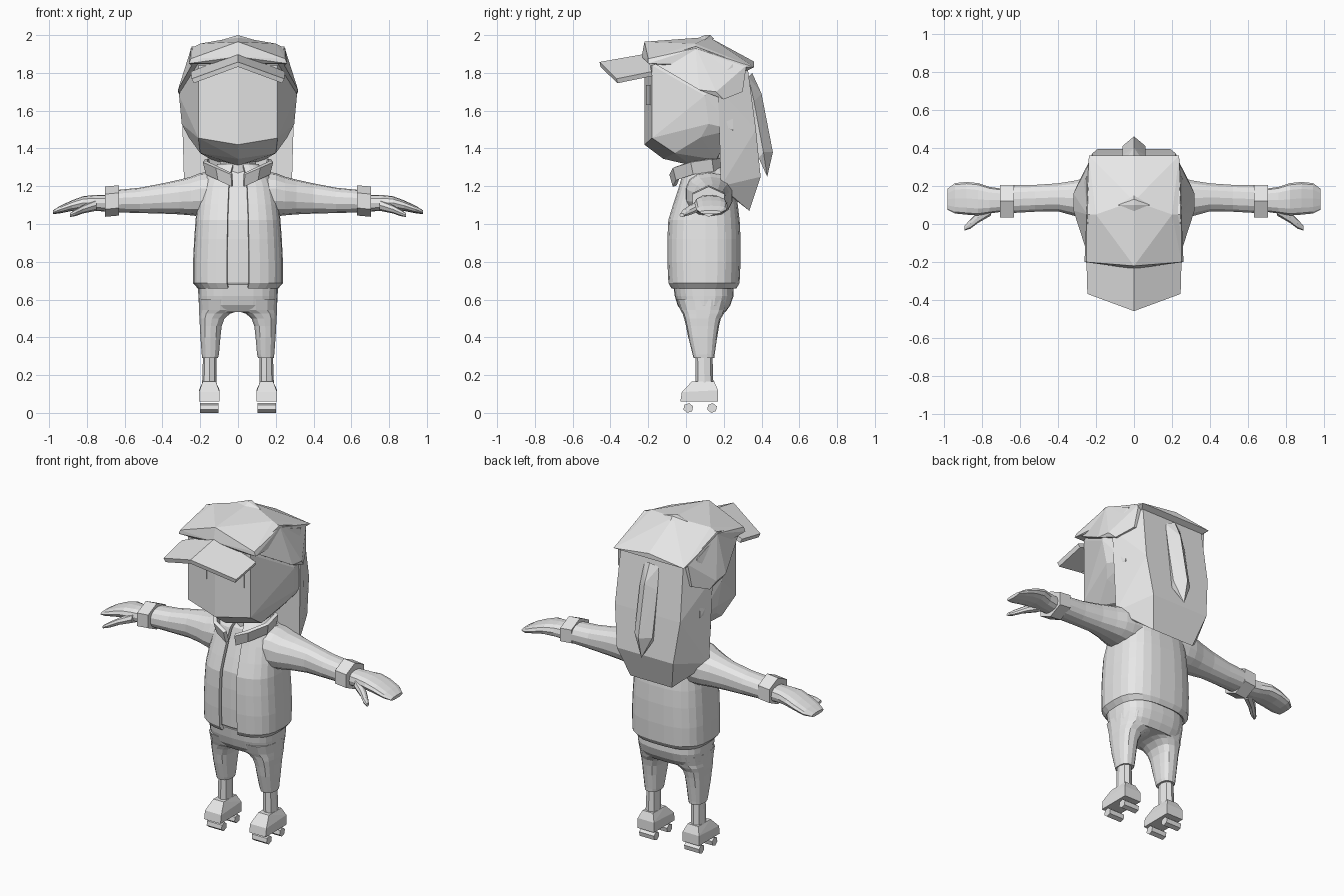
import bpy, bmesh, math

cube = bpy.data.objects.get("Cube")
if cube:
    bpy.data.objects.remove(cube, do_unlink=True)

grey = bpy.data.materials.new("plain_grey")
grey.use_nodes = True
grey.diffuse_color = (0.8, 0.8, 0.8, 1)
grey.node_tree.nodes["Principled BSDF"].inputs["Base Color"].default_value = (0.8, 0.8, 0.8, 1)


def finish(name, bm, mirror=False, thick=0):
    bmesh.ops.recalc_face_normals(bm, faces=bm.faces)
    mesh = bpy.data.meshes.new(name)
    bm.to_mesh(mesh)
    bm.free()
    mesh.materials.append(grey)
    ob = bpy.data.objects.new(name, mesh)
    bpy.context.collection.objects.link(ob)
    if thick:
        mod = ob.modifiers.new("Thickness", "SOLIDIFY")
        mod.thickness, mod.offset = thick, 0
    if mirror:
        ob.modifiers.new("Mirror", "MIRROR")
    return ob


def hull(name, pts, sym=True, mirror=False):
    """Faceted solid around points; sym repeats the points across x."""
    bm = bmesh.new()
    full = set(pts) | ({(-x, y, z) for x, y, z in pts} if sym else set())
    for p in sorted(full):
        bm.verts.new(p)
    res = bmesh.ops.convex_hull(bm, input=bm.verts)
    junk = set(res["geom_interior"]) | set(res["geom_unused"])
    bmesh.ops.delete(bm, geom=[g for g in junk if isinstance(g, bmesh.types.BMVert)], context="VERTS")
    bmesh.ops.dissolve_limit(bm, angle_limit=0.02, verts=bm.verts, edges=bm.edges)
    return finish(name, bm, mirror)


def loft(name, rings, closed=True, mirror=False, thick=0):
    bm = bmesh.new()
    rows = [[bm.verts.new(p) for p in r] for r in rings]
    n = len(rows[0])
    for a, b in zip(rows, rows[1:]):
        for i in range(n if closed else n - 1):
            j = (i + 1) % n
            bm.faces.new((a[i], a[j], b[j], b[i]))
    if closed:
        bm.faces.new(rows[0])
        bm.faces.new(rows[-1])
    return finish(name, bm, mirror, thick)


def oval(n, e, gap=0):
    """Rounded-square unit outline, starting at the front, with an optional front gap."""
    out = []
    for i in range(n):
        t = gap + (2 * math.pi - 2 * gap) * i / (n - 1 if gap else n)
        s, c = math.sin(t), -math.cos(t)
        out.append((math.copysign(abs(s) ** e, s), math.copysign(abs(c) ** e, c)))
    return out


def upright(rows, shape, inset=0):
    """Rings from rows of (z, x0, x1, y0, y1)."""
    return [[((a + b) / 2 + u * ((b - a) / 2 - inset), (c + d) / 2 + v * ((d - c) / 2 - inset), z)
             for u, v in shape] for z, a, b, c, d in rows]


def sideways(rows, shape):
    """Rings from rows of (x, z centre, z radius, y centre, y radius)."""
    return [[(x, yc + u * yr, zc + v * zr) for u, v in shape] for x, zc, zr, yc, yr in rows]


# Jacket, open at the front, over a shirt
body = [(z, -w, w, a, b) for z, w, a, b in (
    (.665, .205, -.07, .26), (.69, .228, -.085, .275), (.80, .228, -.09, .28), (.92, .222, -.09, .28),
    (1.02, .215, -.085, .275), (1.10, .205, -.06, .265), (1.19, .19, -.03, .25),
    (1.26, .16, -.01, .23), (1.31, .10, .03, .19))]
loft("jacket", upright(body, oval(26, .7, .14)), closed=False, thick=.02)
loft("shirt", upright(body, oval(24, .7), .022))
loft("neck", upright([(1.2, -.1, .1, .02, .2), (1.42, -.1, .1, .02, .2)], oval(10, 1)))

# Collar strip around the neck, parted at the front
path = [(.03, -.06, 1.20), (.10, -.045, 1.235), (.16, .04, 1.265), (.15, .14, 1.28), (.06, .2, 1.285)]
path += [(-x, y, z) for x, y, z in reversed(path)]
loft("collar", [path, [(x * 1.1, y * 1.05 - .015, z + .065) for x, y, z in path]], closed=False, thick=.022)

# Sleeves, cuffs and hands
sleeve = [(.10, 1.16, .12, .12, .13), (.20, 1.155, .115, .125, .125), (.25, 1.148, .102, .13, .115),
          (.31, 1.143, .092, .135, .095), (.40, 1.135, .08, .14, .075), (.52, 1.125, .067, .135, .072),
          (.66, 1.12, .058, .13, .075)]
loft("sleeves", sideways(sleeve, oval(14, .85)), mirror=True)
loft("cuffs", sideways([(.63, 1.125, .08, .12, .098), (.705, 1.118, .08, .12, .098)], oval(6, 1)), mirror=True)
hand = [(.69, 1.11, .045, .125, .06), (.76, 1.112, .042, .125, .07), (.82, 1.112, .035, .13, .085),
        (.88, 1.097, .028, .135, .086), (.94, 1.077, .02, .135, .08), (.98, 1.062, .01, .13, .055)]
loft("hands", sideways(hand, oval(12, .8)), mirror=True)
thumb = [(.75, 1.10, .03, .085, .04), (.82, 1.078, .022, .035, .03), (.86, 1.06, .018, .0, .025),
         (.89, 1.047, .01, -.022, .012)]
loft("thumbs", sideways(thumb, oval(8, .9)), mirror=True)

# Trousers and shins
hips = [(.535, -.20, .20, -.02, .21), (.57, -.207, .207, -.045, .235), (.62, -.21, .21, -.06, .252),
        (.68, -.212, .212, -.068, .25)]
loft("hips", upright(hips, oval(24, .7)))
legs = [(.29, .105, .19, .04, .15), (.31, .10, .193, .035, .152), (.40, .092, .2, .012, .165),
        (.46, .085, .203, 0, .175), (.50, .07, .206, -.01, .185), (.525, .04, .207, -.018, .2),
        (.545, -.02, .208, -.03, .21), (.60, -.02, .209, -.05, .23)]
loft("trouser_legs", upright(legs, oval(14, .75)), mirror=True)
loft("shins", upright([(.15, .115, .19, .05, .145), (.31, .115, .185, .05, .14)], oval(8, .9)), mirror=True)

# Roller skates
boot = []
for y, z, inset in ((-.03, .06, 0), (-.022, .11, 0), (.03, .165, .02), (.15, .165, .02), (.17, .12, 0), (.17, .06, 0)):
    boot += [(.097 + inset, y, z), (.207 - inset, y, z)]
hull("skate_boots", boot, sym=False, mirror=True)
for place, y in (("front", .012), ("rear", .138)):
    hexagon = [(y + .027 * math.cos(k), .026 + .026 * math.sin(k))
               for k in (math.radians(60 * i + 20) for i in range(6))]
    hull(place + "_wheels", [(x, *p) for x in (.102, .202) for p in hexagon], sym=False, mirror=True)

# Head with wedge face
hull("head", [(0, -.22, 1.42), (.21, -.18, 1.455), (0, -.22, 1.84), (.21, -.18, 1.84),
              (0, -.12, 1.345), (.2, -.06, 1.375), (0, .03, 1.31), (0, .14, 1.30), (.14, .16, 1.34),
              (.262, .08, 1.46), (.298, .12, 1.53), (.312, .1, 1.68), (.25, .05, 1.92), (.25, .25, 1.85),
              (.27, .25, 1.5)])
eye = [(x, -.22 + .04 * x / .21 + d, z) for x in (.065, .175) for z in (1.63, 1.735) for d in (-.004, .004)]
hull("eyes", eye, sym=False, mirror=True)

# Hair: skull cover, long back panel and centre lock
hull("hair_top", [(.232, -.195, 1.865), (.245, .05, 1.94), (.318, .07, 1.71), (.318, .16, 1.70),
                  (.30, .2, 1.66), (.235, .32, 1.84), (.25, .3, 1.7)])
hull("hair_back", [(.30, .17, 1.72), (.295, .18, 1.55), (.285, .185, 1.20), (.25, .2, 1.85), (.21, .325, 1.84),
                   (.22, .37, 1.5), (.19, .395, 1.25), (.14, .335, 1.07), (.24, .22, 1.16)])
hull("hair_lock", [(.05, .33, 1.78), (0, .35, 1.8), (0, .40, 1.69), (.06, .36, 1.65), (.06, .41, 1.38),
                   (0, .46, 1.38), (0, .43, 1.25), (.05, .385, 1.35)])

# Cap crown, brim, top knob and tag
hull("cap_crown", [(0, -.22, 1.965), (.25, -.2, 1.875), (.26, -.2, 1.85), (0, -.235, 1.885), (.2, .05, 1.955),
                   (.25, .05, 1.93), (0, .12, 1.99), (.237, .36, 1.83), (0, .36, 1.86), (.2, .3, 1.8)])
brim_back = [(-.245, -.18, 1.795), (0, -.2, 1.89), (.245, -.18, 1.795)]
brim_front = [(-.24, -.365, 1.757), (0, -.455, 1.845), (.24, -.365, 1.757)]
loft("cap_brim", [brim_back, brim_front], closed=False, thick=.026)
hull("cap_knob", [(.085, .1, 1.975), (0, .065, 1.985), (0, .1, 2.0), (0, .13, 2.0), (0, .15, 1.98)])
tag = [(x, y, 1.965 + .36 * x + d) for x in (-.152, -.112) for y in (-.165, -.10) for d in (-.012, .01)]
hull("cap_tag", tag, sym=False)
